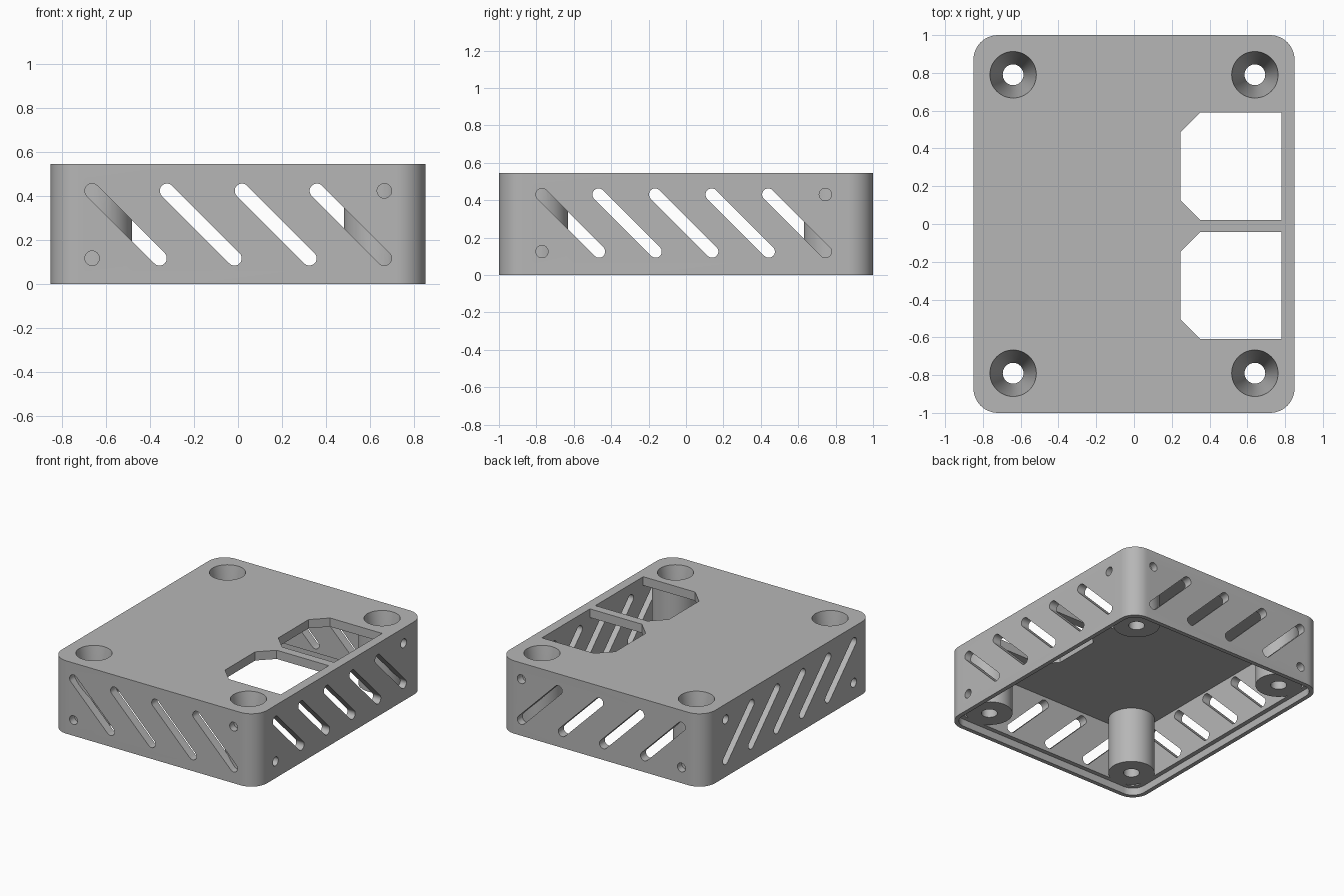
import bpy, bmesh
from math import pi, cos, sin, atan2, radians
from mathutils import Vector

if "Cube" in bpy.data.objects:
    bpy.data.objects.remove(bpy.data.objects["Cube"], do_unlink=True)

HX, HY, H = 0.85, 1.0, 0.545      # half width, half depth, height
WALL, CORNER = 0.065, 0.13
LEDGE, LEDGE_Z = 0.032, 0.055     # lid recess around the open bottom
POST_X, POST_Y, POST_R = 0.64, 0.79, 0.16

grey = bpy.data.materials.new("plain grey")
grey.use_nodes = True
grey.diffuse_color = (0.47, 0.47, 0.47, 1)
grey.node_tree.nodes["Principled BSDF"].inputs["Base Color"].default_value = (0.47, 0.47, 0.47, 1)


def arc(cx, cy, r, start, end, n):
    return [(cx + r * cos(start + (end - start) * i / n),
             cy + r * sin(start + (end - start) * i / n)) for i in range(n + 1)]


def rounded_rect(hx, hy, r):
    pts = []
    for k, (sx, sy) in enumerate([(1, 1), (-1, 1), (-1, -1), (1, -1)]):
        pts += arc(sx * (hx - r), sy * (hy - r), r, k * pi / 2, (k + 1) * pi / 2, 12)
    return pts


def capsule(p, q, r):
    a = atan2(q[1] - p[1], q[0] - p[0])
    return arc(*q, r, a - pi / 2, a + pi / 2, 10) + arc(*p, r, a + pi / 2, a + 1.5 * pi, 10)


def circle(cx, cy, r, n=48):
    return arc(cx, cy, r, 0, 2 * pi, n)[:-1]


def loft(name, sections, axis="z"):
    """Solid through matching outlines, given as (outline, position) along an axis."""
    place = {"x": lambda u, v, w: (w, u, v),
             "y": lambda u, v, w: (u, w, v),
             "z": lambda u, v, w: (u, v, w)}[axis]
    bm = bmesh.new()
    rings = [[bm.verts.new(place(u, v, w)) for u, v in pts] for pts, w in sections]
    n = len(rings[0])
    for a, b in zip(rings, rings[1:]):
        for i in range(n):
            j = (i + 1) % n
            bm.faces.new((a[i], a[j], b[j], b[i]))
    bm.faces.new(rings[0][::-1])
    bm.faces.new(rings[-1])
    bmesh.ops.recalc_face_normals(bm, faces=bm.faces)
    mesh = bpy.data.meshes.new(name)
    bm.to_mesh(mesh)
    bm.free()
    mesh.materials.append(grey)
    obj = bpy.data.objects.new(name, mesh)
    bpy.context.collection.objects.link(obj)
    return obj


def combine(target, other, operation="DIFFERENCE"):
    mod = target.modifiers.new("combine", "BOOLEAN")
    mod.operation, mod.solver, mod.object = operation, "EXACT", other
    bpy.context.view_layer.objects.active = target
    bpy.ops.object.modifier_apply(modifier=mod.name)
    bpy.data.objects.remove(other, do_unlink=True)


# Shell, open underneath, with a stepped recess for a lid
case = loft("case", [(rounded_rect(HX, HY, CORNER), 0), (rounded_rect(HX, HY, CORNER), H)])
for inset, low, high in [(WALL, -0.1, H - WALL), (LEDGE, -0.2, LEDGE_Z)]:
    outline = rounded_rect(HX - inset, HY - inset, CORNER - inset)
    combine(case, loft("cavity", [(outline, low), (outline, high)]))

# Slanted vent slots and end holes through opposite walls
SLOT_R = 0.033
for axis, start, pitch, count, low, high in [("y", -0.662, 0.34, 4, 0.117, 0.423),
                                             ("x", -0.77, 0.3025, 5, 0.125, 0.43)]:
    rise = high - low
    shapes = [capsule((start + i * pitch, high), (start + i * pitch + rise, low), SLOT_R)
              for i in range(count)]
    last = start + (count - 1) * pitch + rise
    shapes += [circle(last, high, SLOT_R, 24), circle(start, low, SLOT_R, 24)]
    for shape in shapes:
        combine(case, loft("vent", [(shape, -1.2), (shape, 1.2)], axis))

# Two windows with clipped corners in the top
X0, X1, CLIP = 0.245, 0.78, 0.105
for y0, y1 in [(0.022, 0.59), (-0.608, -0.042)]:
    outline = [(X0 + CLIP, y0), (X1, y0), (X1, y1),
               (X0 + CLIP, y1), (X0, y1 - CLIP), (X0, y0 + CLIP)]
    combine(case, loft("window", [(outline, H - 0.15), (outline, H + 0.1)]))

# Corner screw posts with tapered holes
for sx in (-1, 1):
    for sy in (-1, 1):
        x, y = sx * POST_X, sy * POST_Y
        post = circle(x, y, POST_R)
        combine(case, loft("post", [(post, LEDGE_Z), (post, H - 0.02)], "z"), "UNION")
        narrow, wide = circle(x, y, 0.055), circle(x, y, 0.123)
        combine(case, loft("screw_hole", [(narrow, -0.1), (narrow, 0.14), (wide, H), (wide, H + 0.1)]))

# Smooth curves, crisp edges
bpy.ops.object.select_all(action="DESELECT")
case.select_set(True)
bpy.context.view_layer.objects.active = case
bpy.ops.object.shade_smooth_by_angle(angle=radians(30))
